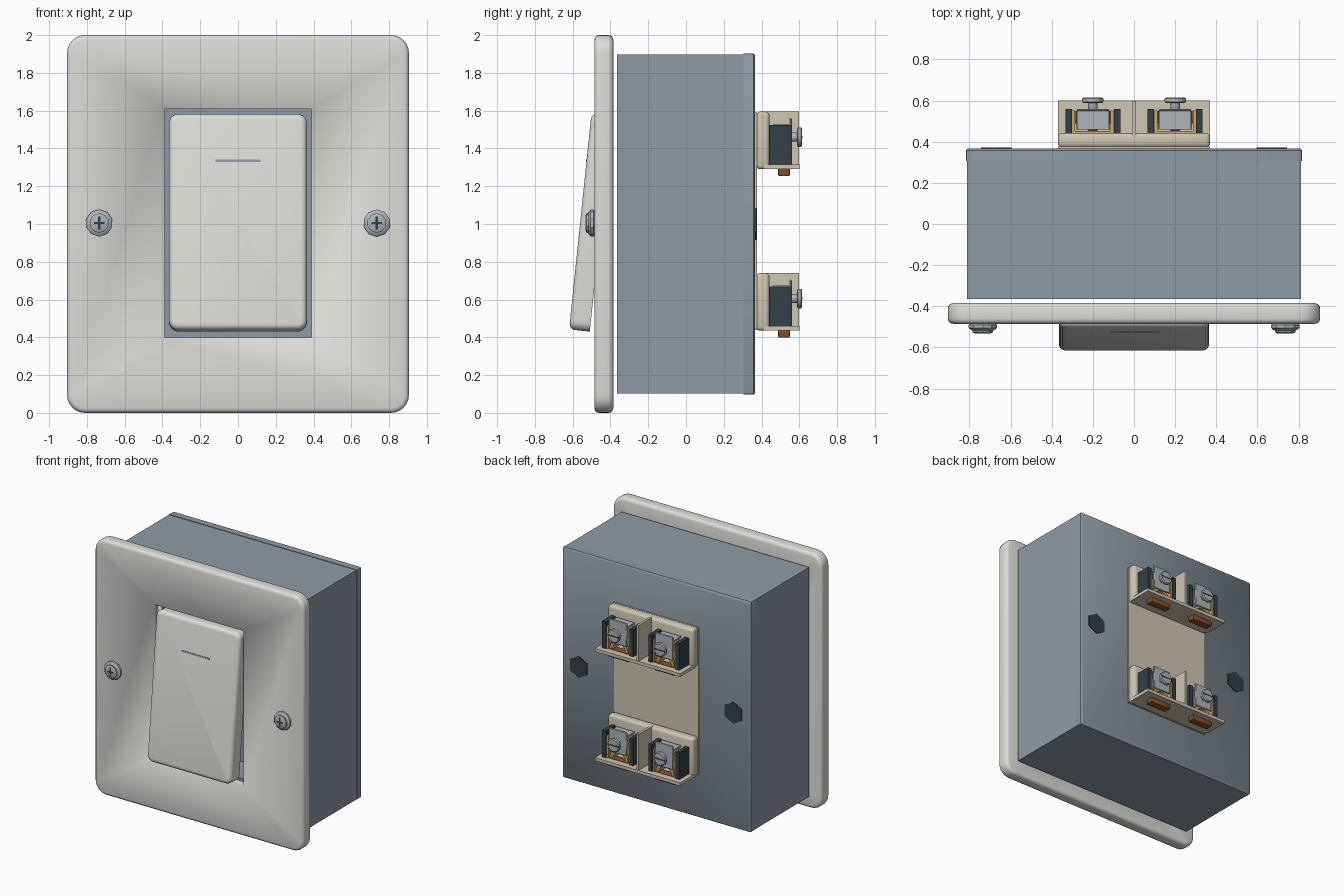
import bpy, bmesh, math
from mathutils import Matrix, Vector

if "Cube" in bpy.data.objects:
    bpy.data.objects.remove(bpy.data.objects["Cube"])


def material(name, r, g, b):
    m = bpy.data.materials.new(name)
    m.diffuse_color = (r, g, b, 1)
    m.use_nodes = True
    m.node_tree.nodes["Principled BSDF"].inputs["Base Color"].default_value = m.diffuse_color
    return m


WHITE = material("white_plastic", 0.72, 0.72, 0.69)
SLATE = material("slate_metal", 0.27, 0.33, 0.38)
BEIGE = material("beige_plastic", 0.62, 0.57, 0.45)
BRASS = material("brass", 0.60, 0.40, 0.14)
STEEL = material("steel", 0.42, 0.46, 0.49)
DARK = material("dark_plastic", 0.035, 0.05, 0.06)
COPPER = material("copper", 0.25, 0.08, 0.025)


def finish(name, bm, mat, angle=40):
    bmesh.ops.recalc_face_normals(bm, faces=bm.faces)
    me = bpy.data.meshes.new(name)
    bm.to_mesh(me)
    bm.free()
    me.materials.append(mat)
    ob = bpy.data.objects.new(name, me)
    bpy.context.collection.objects.link(ob)
    bpy.ops.object.select_all(action='DESELECT')
    ob.select_set(True)
    bpy.context.view_layer.objects.active = ob
    bpy.ops.object.shade_smooth_by_angle(angle=math.radians(angle))
    return ob


def box(name, x, y, z, mat, bevel=0, seg=2):
    """Block from (min, max) ranges."""
    bm = bmesh.new()
    bmesh.ops.create_cube(bm, size=1)
    for v in bm.verts:
        v.co = Vector(((r[0] + r[1]) / 2 + c * (r[1] - r[0])
                       for r, c in zip((x, y, z), v.co)))
    if bevel:
        bmesh.ops.bevel(bm, geom=bm.edges[:], offset=bevel, segments=seg,
                        profile=0.5, affect='EDGES')
    return finish(name, bm, mat)


def lathe(name, x, z, profile, n, mat, angle=40):
    """Turn (radius, y) points around a y axis through (x, z)."""
    rings = [[(x + r * math.cos(2 * math.pi * (i + .5) / n), y,
               z + r * math.sin(2 * math.pi * (i + .5) / n)) for i in range(n)]
             for r, y in profile]
    bm = loft(rings)
    return finish(name, bm, mat, angle)


def loft(rings, caps=True, closed=False):
    bm = bmesh.new()
    vs = [[bm.verts.new(p) for p in r] for r in rings]
    n = len(vs[0])
    for k in range(len(vs) - (0 if closed else 1)):
        a, b = vs[k], vs[(k + 1) % len(vs)]
        for i in range(n):
            bm.faces.new((a[i], a[(i + 1) % n], b[(i + 1) % n], b[i]))
    if caps and not closed:
        bm.faces.new(vs[0])
        bm.faces.new(vs[-1])
    bmesh.ops.remove_doubles(bm, verts=bm.verts, dist=1e-5)
    return bm


def rounded(hx, hz, r, y, zc=1.0, seg=6):
    """Rounded rectangle ring in the xz plane."""
    pts = []
    for q, (sx, sz) in enumerate(((1, 1), (-1, 1), (-1, -1), (1, -1))):
        for i in range(seg + 1):
            a = math.pi / 2 * (q + i / seg)
            pts.append((sx * (hx - r) + r * math.cos(a), y,
                        zc + sz * (hz - r) + r * math.sin(a)))
    return pts


# Wall plate: rounded rim lofted into a rectangular window
def rim(d, y):
    return rounded(0.905 - d, 1.0 - d, 0.095 - d, y)


rings = [rim(0.025 * (1 - math.sin(a)), -0.46 - 0.025 * math.cos(a))
         for a in (0, math.pi / 6, math.pi / 3, math.pi / 2)]
rings += [rim(0.025 * (1 - math.cos(a)), -0.41 + 0.025 * math.sin(a))
          for a in (0, math.pi / 6, math.pi / 3, math.pi / 2)]
rings += [rounded(0.388, 0.606, 0, y, 1.004) for y in (-0.385, -0.485)]
plate = finish("wall_plate", loft(rings, closed=True), WHITE, 180)

# Tilted rocker, with rounded front edge
R = 0.03
rings = [rounded(0.365, 0.575, 0.05, 0.055, 0)]
rings += [rounded(0.365 - d, 0.575 - d, 0.05 - d, y, 0) for d, y in
          [(R * (1 - math.cos(a)), -0.025 - R * math.sin(a))
           for a in (0, math.pi / 8, math.pi / 4, 3 * math.pi / 8, math.pi / 2)]]
tilt = Matrix.Translation((0, -0.505, 1.008)) @ Matrix.Rotation(math.radians(-5.9), 4, 'X')
bm = loft(rings)
bm.transform(tilt)
finish("rocker", bm, WHITE)

# Indicator line on the rocker
mark = box("rocker_mark", (-0.12, 0.12), (-0.058, -0.05), (0.317, 0.329), SLATE)
mark.data.transform(tilt)

# Plate screws: flange, head and slot
for side in (-1, 1):
    x = side * 0.735
    lathe("plate_screw", x, 1.043 - 0.043 + 0.005,
          [(0.06, -0.48), (0.072, -0.49), (0.072, -0.505), (0.06, -0.515),
           (0.052, -0.517), (0.052, -0.526), (0.042, -0.531)], 10, STEEL, 30)
    box("plate_screw_slot", (x - 0.007, x + 0.007), (-0.533, -0.52), (0.97, 1.04), DARK)
    box("plate_screw_slot_cross", (x - 0.028, x + 0.028), (-0.532, -0.52),
        (0.999, 1.011), DARK)

# Back box, open to the front, with folded lip round the back
W = 0.03
finish("back_box", loft([rounded(0.812, 0.898, 0, y) for y in (0.36, -0.365)]
                        + [rounded(0.812 - W, 0.898 - W, 0, y) for y in (-0.365, 0.33)]), SLATE)
finish("back_lip", loft([rounded(0.816, 0.902, 0.01, 0.305, seg=2),
                         rounded(0.816, 0.902, 0.01, 0.358, seg=2),
                         rounded(0.808, 0.894, 0.01, 0.366, seg=2)]), SLATE)

# Dark knockouts on the back
for side in (-1, 1):
    lathe("knockout", side * 0.67, 1.0, [(0.085, 0.36), (0.085, 0.373)], 6, DARK)

# Beige mechanism panel in the back
box("mechanism_panel", (-0.37, 0.37), (0.35, 0.376), (0.44, 1.59), BEIGE)


def terminal(x, z):
    """One screw terminal, z is the shelf height."""
    for s in (-1, 1):
        c = x + s * 0.118
        box("terminal_cheek", (c - 0.016, c + 0.016), (0.435, 0.56), (z + 0.025, z + 0.235), DARK)
        c = x + s * 0.094
        box("brass_side", (c - 0.007, c + 0.007), (0.44, 0.552), (z + 0.025, z + 0.2), BRASS)
    box("brass_back", (x - 0.1, x + 0.1), (0.438, 0.452), (z + 0.025, z + 0.2), BRASS)
    # Brass arch under the screw
    arch = [[(x + r * math.cos(math.pi * i / 12), y, z + 0.03 + r * math.sin(math.pi * i / 12))
             for r, y in ((0.08, 0.46), (0.08, 0.545), (0.055, 0.545), (0.055, 0.46))]
            for i in range(13)]
    finish("brass_arch", loft(arch), BRASS)
    # Steel clamp with a turned top
    box("clamp_plate", (x - 0.078, x + 0.078), (0.548, 0.56), (z + 0.085, z + 0.27), STEEL, 0.004, 1)
    box("clamp_top", (x - 0.078, x + 0.078), (0.46, 0.556), (z + 0.228, z + 0.24), STEEL)
    # Screw: threaded shank and slotted head
    prof = [(0.018, 0.45)]
    for i in range(6):
        prof += [(0.026, 0.458 + i * 0.016), (0.018, 0.466 + i * 0.016)]
    lathe("terminal_thread", x, z + 0.17, prof + [(0.024, 0.56), (0.024, 0.595)], 12, STEEL)
    lathe("terminal_screw_head", x, z + 0.17, [(0.045, 0.588), (0.053, 0.593),
                                               (0.053, 0.609), (0.046, 0.615)], 16, STEEL)
    box("terminal_screw_slot", (x - 0.048, x + 0.048), (0.6, 0.6155), (z + 0.164, z + 0.176), DARK)
    # Copper contact below the shelf
    box("copper_contact", (x - 0.09, x + 0.09), (0.488, 0.55), (z - 0.037, z + 0.03), COPPER, 0.008)


# Two terminal rows: base, shelf, divider and a pair of terminals
for z in (0.435, 1.29):
    box("terminal_base", (-0.37, 0.37), (0.372, 0.442), (z, z + 0.305), BEIGE, 0.02, 3)
    box("terminal_shelf", (-0.37, 0.37), (0.41, 0.6), (z, z + 0.025), BEIGE)
    box("terminal_divider", (-0.009, 0.009), (0.41, 0.598), (z + 0.02, z + 0.305), BEIGE)
    for x in (-0.2, 0.2):
        terminal(x, z)
